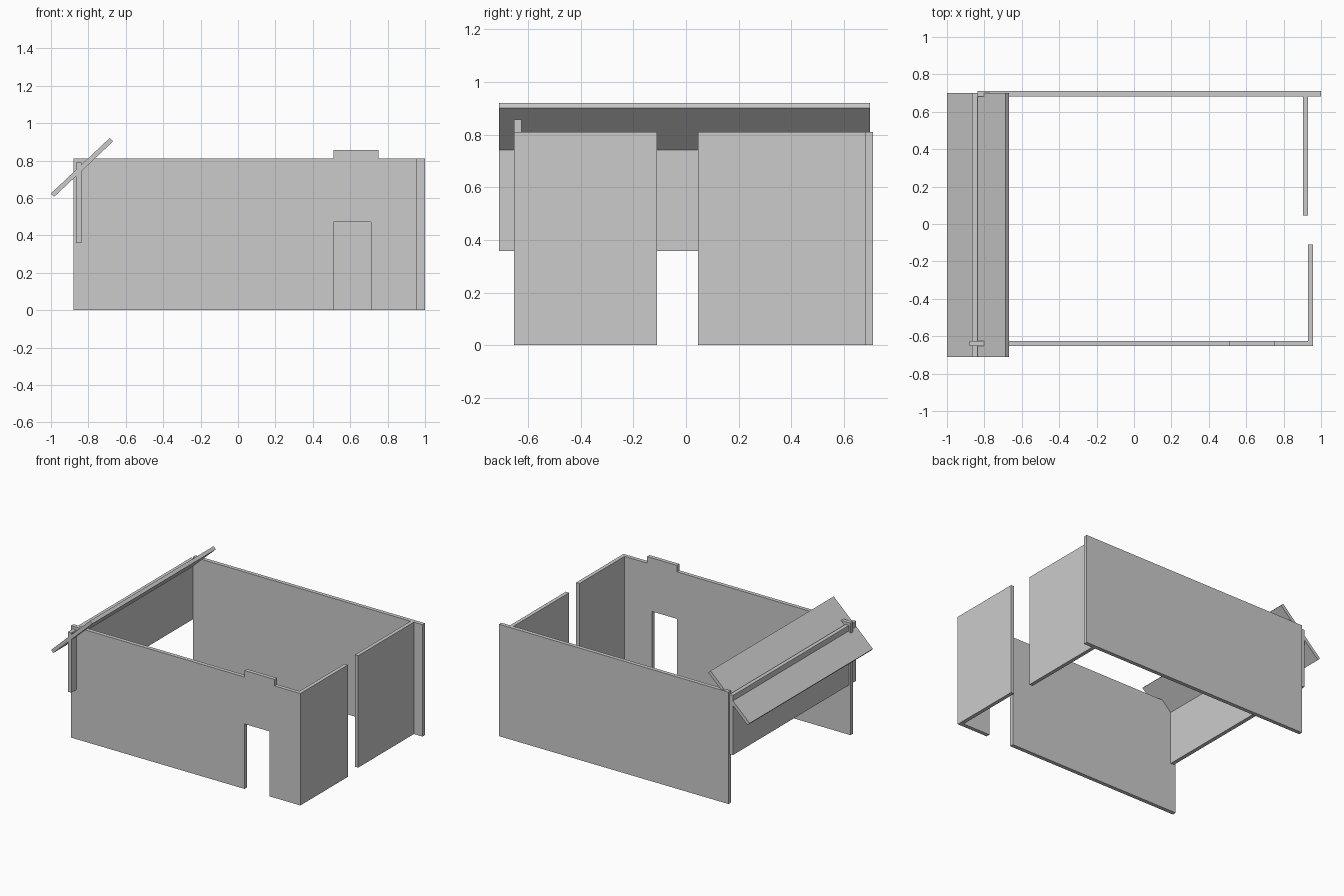
import bpy, bmesh
from mathutils import Vector

if "Cube" in bpy.data.objects:
    bpy.data.objects.remove(bpy.data.objects["Cube"])


def prism(name, profile, y0, y1):
    """Extrude an (x, z) outline from y0 to y1."""
    bm = bmesh.new()
    face = bm.faces.new([bm.verts.new((x, y0, z)) for x, z in profile])
    ext = bmesh.ops.extrude_face_region(bm, geom=[face])
    verts = [g for g in ext["geom"] if isinstance(g, bmesh.types.BMVert)]
    bmesh.ops.translate(bm, verts=verts, vec=Vector((0, y1 - y0, 0)))
    bmesh.ops.recalc_face_normals(bm, faces=bm.faces)
    mesh = bpy.data.meshes.new(name)
    bm.to_mesh(mesh)
    bm.free()
    obj = bpy.data.objects.new(name, mesh)
    bpy.context.collection.objects.link(obj)
    return obj


def board(name, x0, x1, y0, y1, z0, z1):
    return prism(name, [(x0, z0), (x1, z0), (x1, z1), (x0, z1)], y0, y1)


H = 0.81  # wall height

# Front wall with doorway and raised tab
prism("front_wall", [(-0.88, 0), (0.51, 0), (0.51, 0.47), (0.71, 0.47),
                     (0.71, 0), (0.93, 0), (0.93, H), (0.75, H),
                     (0.75, 0.857), (0.51, 0.857), (0.51, H), (-0.88, H)],
      -0.653, -0.625)

# Back wall
board("back_wall", -0.838, 1.0, 0.682, 0.71, 0, H)

# Two offset right wall panels with a gap between them
board("right_wall_front", 0.93, 0.957, -0.653, -0.11, 0, H)
board("right_wall_back", 0.904, 0.931, 0.045, 0.682, 0, H)

# Raised left panel passing through the tilted roof board
board("left_panel", -0.866, -0.838, -0.71, 0.70, 0.358, 0.79)
prism("roof_board", [(-1.0, 0.624), (-0.983, 0.606),
                     (-0.668, 0.902), (-0.686, 0.92)], -0.71, 0.70)
